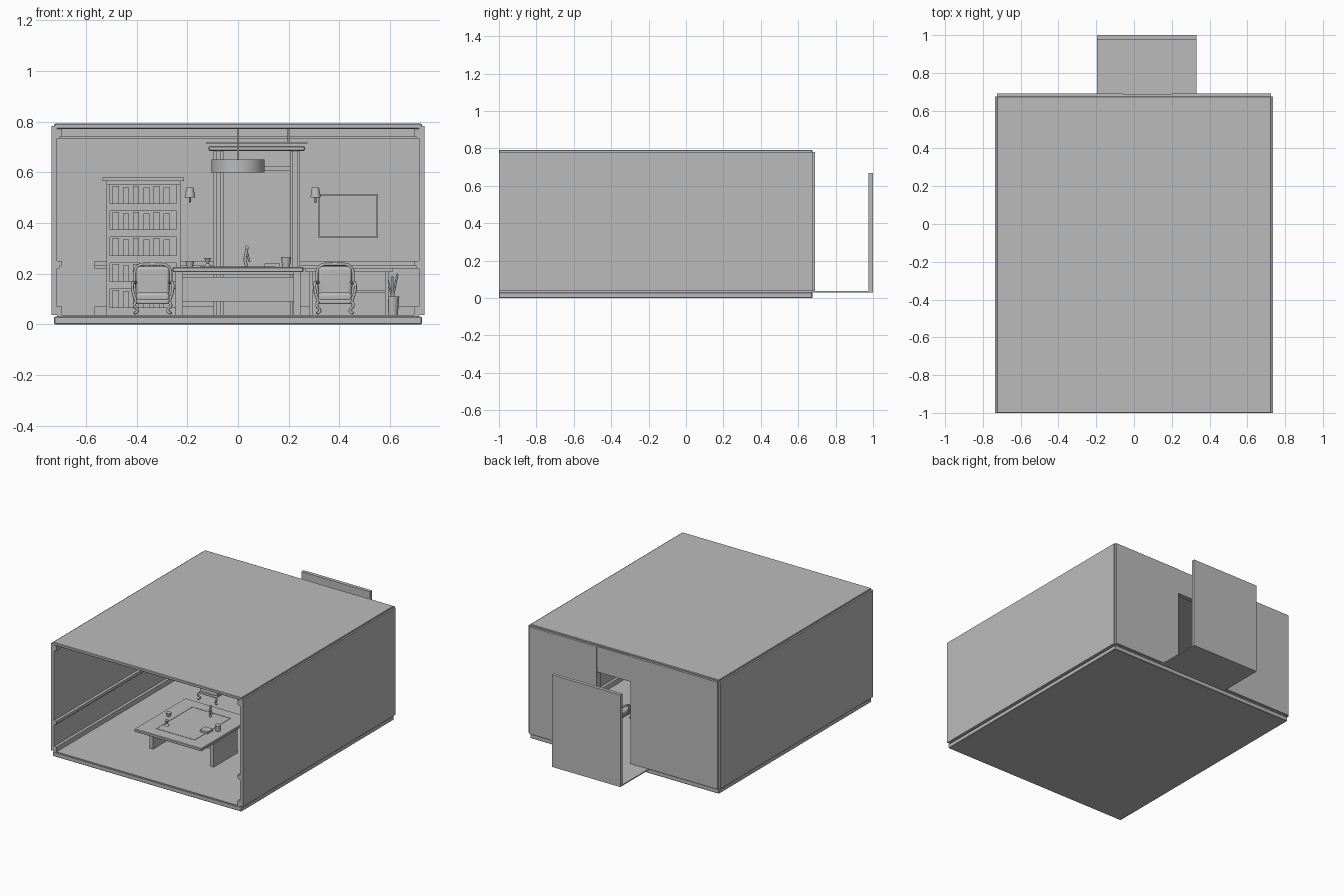
import bpy

cube = bpy.data.objects.get("Cube")
if cube:
    bpy.data.objects.remove(cube, do_unlink=True)

GREY = (0.5, 0.5, 0.5, 1)
grey = bpy.data.materials.new("plain_grey")
grey.use_nodes = True
grey.diffuse_color = GREY
grey.node_tree.nodes["Principled BSDF"].inputs["Base Color"].default_value = GREY


def finish(part, name, smooth=False):
    part.name = name
    part.data.materials.append(grey)
    if smooth:
        bpy.ops.object.shade_smooth_by_angle()
    return part


def box(name, x, y, z, bevel=0, rounded=False):
    """Box between the (low, high) limits on each axis, in either order."""
    limits = (x, y, z)
    bpy.ops.mesh.primitive_cube_add(size=1, location=[sum(pair) / 2 for pair in limits])
    part = bpy.context.object
    part.scale = [abs(high - low) for low, high in limits]
    bpy.ops.object.transform_apply(location=False, rotation=False)
    if bevel:
        modifier = part.modifiers.new("bevel", "BEVEL")
        modifier.width = bevel
        modifier.segments = 3 if rounded else 1
    return finish(part, name, rounded)


def cone(name, x, y, bottom, height, low_radius, high_radius, sides=24):
    bpy.ops.mesh.primitive_cone_add(vertices=sides, radius1=low_radius, radius2=high_radius,
                                    depth=height, location=(x, y, bottom + height / 2))
    return finish(bpy.context.object, name, True)


def ball(name, location, size):
    bpy.ops.mesh.primitive_uv_sphere_add(segments=24, ring_count=12, radius=1, location=location)
    bpy.context.object.scale = size
    return finish(bpy.context.object, name, True)


def tube(name, points, radius):
    curve = bpy.data.curves.new(name, "CURVE")
    curve.dimensions = "3D"
    curve.bevel_depth = radius
    curve.bevel_resolution = 2
    curve.resolution_u = 6
    curve.use_fill_caps = True
    spline = curve.splines.new("BEZIER")
    spline.bezier_points.add(len(points) - 1)
    for knot, point in zip(spline.bezier_points, points):
        knot.co = point
        knot.handle_left_type = knot.handle_right_type = "AUTO"
    part = bpy.data.objects.new(name, curve)
    bpy.context.collection.objects.link(part)
    return finish(part, name)


def around(middle, half):
    return (middle - half, middle + half)


def mirrored_pair(name, middle, inner, outer, y, z):
    for side, label in ((-1, "right"), (1, "left")):
        box(label + "_" + name, (middle + side * inner, middle + side * outer), y, z)


def border(name, x, v, width, make):
    """Four strips around a rectangle; make turns the two spans into a box."""
    (left, right), (low, high) = x, v
    make(name, x, (low, low + width))
    make(name, x, (high - width, high))
    make(name, (left, left + width), (low + width, high - width))
    make(name, (right - width, right), (low + width, high - width))


# Main levels and limits of the room
front, back, rear = -1, 0.675, 0.69
ground, floor, ceiling, top = 0.03, 0.037, 0.772, 0.792
inner, edge, outer = 0.715, 0.726, 0.737
wall_top = ceiling + 0.01
depth = (front, back)
edge_bevel = 0.003

# Shell of the room, open at the front
box("floor_slab", around(0, edge), depth, (0, ground), edge_bevel)
box("floor_boards", around(0, inner), depth, (ground, floor))
box("roof", around(0, edge), depth, (ceiling, top), edge_bevel)
mirrored_pair("wall", 0, inner, outer, depth, (floor, wall_top))

# Back wall with a doorway
door_x, door_half, door_top = 0.074, 0.131, 0.605
door_left, door_right = around(door_x, door_half)
for name, x, thick_to, bottom in (("right", (-edge, door_left), rear, floor),
                                  ("left", (door_right, edge), rear, floor),
                                  ("header", (door_left, door_right), rear - edge_bevel, door_top)):
    box("back_wall_" + name, x, (back, thick_to), (bottom, wall_top))

# Mouldings on the side and back walls
pilaster = 0.04
for name, out, low, high in (("crown", 0.02, 0.74, ceiling), ("crown_lip", 0.01, 0.733, 0.74),
                             ("chair_rail", 0.02, 0.23, 0.25), ("chair_rail_lip", 0.01, 0.22, 0.23),
                             ("skirting", 0.02, floor, 0.07)):
    mirrored_pair(name, 0, inner - out, inner, depth, (low, high))
    gap = 0 if "crown" in name else door_half + pilaster
    mirrored_pair("back_" + name, door_x * bool(gap), gap, inner - door_x * bool(gap),
                  (back - out, back), (low, high))

# Landing and screen behind the doorway
landing_x = around(door_x - 0.006, 0.263)
box("landing", landing_x, (back, 1), (ground, floor))
box("landing_screen", landing_x, (0.975, 1), (ground, 0.67))

# Door surround
cornice = 0.685
mirrored_pair("door_pilaster", door_x, door_half, door_half + pilaster,
              (back - 0.03, back), (floor, cornice))
mirrored_pair("door_pilaster_face", door_x, door_half + 0.01, door_half + 0.03,
              (back - pilaster, back), (floor, cornice))
box("door_lintel", (door_left, door_right), (back - 0.02, back), (door_top, door_top + 0.02))
box("door_frieze", (door_left, door_right), (back - 0.01, back), (door_top, cornice))
box("door_cornice", around(door_x, 0.19), (back - 0.05, back), (cornice, cornice + 0.018), edge_bevel)

# Desk
desk_y, desk_top, leg = -0.49, 0.226, 0.22
underside = desk_top - 0.02
box("desk_top", around(0, 0.258), around(desk_y, 0.28), (underside, desk_top), edge_bevel)
box("desk_apron", around(0, leg), around(desk_y, leg), (underside - 0.01, underside))
mirrored_pair("desk_leg_panel", 0, leg, leg + 0.027, around(desk_y, 0.13), (floor, underside))
box("desk_modesty_panel", around(0, leg), around(desk_y, 0.01), (0.09, underside - 0.02))
border("desk_inlay", around(0, 0.15), around(desk_y, 0.2), 0.006,
       lambda name, x, y: box(name, x, y, (desk_top, desk_top + 0.002)))

# Things on the desk
cone("bowl", -0.19, desk_y, desk_top, 0.024, 0.012, 0.018)
cone("goblet_foot", -0.12, -0.61, desk_top, 0.015, 0.014, 0.005)
cone("goblet_cup", -0.12, -0.61, desk_top + 0.015, 0.02, 0.005, 0.014)
cone("cup", 0.19, desk_y, desk_top, 0.04, 0.015, 0.02)
box("book", around(0.135, 0.03), around(desk_y - 0.05, 0.03), (desk_top, desk_top + 0.014))


def statuette(x, y, base):
    neck = base + 0.07
    tube("statuette_body", [(x, y, base), (x - 0.007, y, base + 0.03), (x, y, neck)], 0.006)
    tube("statuette_arm", [(x, y, neck - 0.01), (x + 0.01, y, base + 0.02)], 0.004)
    ball("statuette_head", (x, y, neck + 0.006), (0.007, 0.007, 0.009))


statuette(0.035, -0.35, desk_top)


# Upholstered armchair with curved legs
def armchair(x):
    half, rail = 0.066, 0.006
    seat_front, seat_back, seat, crest = 0.15, 0.32, 0.09, 0.238
    box("chair_seat_frame", around(x, half), (seat_front, seat_back), (seat - 0.01, seat + 0.01), rail, True)
    box("chair_cushion", around(x, half), (seat_front, seat_back), (seat, seat + 0.035), 2 * rail, True)
    box("chair_back_pad", around(x, half), around(seat_back, 2 * rail), (seat + 0.02, crest - 0.01), 2 * rail, True)
    ball("chair_crest", (x, seat_back, crest), (3 * rail, rail, rail))
    for side in (-1, 1):
        post, wide = x + side * half, x + side * (half + 0.014)
        elbow = seat_front + pilaster
        tube("chair_back_frame", [(post, seat_back, seat), (post + side * rail, seat_back, seat + 0.08),
                                  (post - side * rail, seat_back, crest - 0.01), (x, seat_back, crest)], rail)
        tube("chair_arm", [(post, seat_back, seat + 0.075), (wide, elbow, seat + 0.065),
                           (wide, elbow, seat + 0.05), (post, elbow, seat)], rail)
        for y, way in ((seat_front, -1), (seat_back, 1)):
            tube("chair_leg", [(post, y, seat), (post + side * rail, y + way * rail, seat - 0.015),
                               (post - side * rail, y, floor + 0.015),
                               (post + side * rail, y + way * rail, floor + rail)], rail)


armchair(-0.337)
armchair(0.383)

# Bookcase with five rows of books
case_x, case_half, case_top = -0.374, 0.131, 0.55
case_front, board, rows, books = 0.56, 0.015, 5, 6
box("bookcase_back", around(case_x, case_half), (back - board, back), (floor, case_top))
mirrored_pair("bookcase_side", case_x, case_half, case_half + board, (case_front, back), (floor, case_top))
for name, out, low in (("bookcase_cornice_bed", board, case_top), ("bookcase_cornice", 2 * board, case_top + board)):
    box(name, around(case_x, case_half + out), (case_front - out / 2, back), (low, low + board))
pitch = (case_top - floor) / rows
spacing = 2 * case_half / (books + 0.5)
for row in range(rows):
    shelf = floor + row * pitch
    box("shelf", around(case_x, case_half), (case_front, back), (shelf, shelf + 2 * board))
    for index in range(books):
        left = case_x - case_half + 0.01 + index * spacing
        tall = 0.068 - 0.006 * (index % 2)
        box("shelf_book", (left, left + 0.6 * spacing), (case_front + 0.02, back - board),
            (shelf + 2 * board, shelf + 2 * board + tall))

# Low console
console_x, console_half, console_top = 0.438, 0.142, 0.207
box("console_top", around(console_x, console_half + 2 * board), (0.53, back), (console_top, console_top + board))
mirrored_pair("console_side", console_x, console_half, console_half + board, (0.54, back), (floor, console_top))
box("console_shelf", around(console_x, console_half), (0.55, back), around(0.13, 0.006))
box("console_back", around(console_x, console_half), (back - board, back), (floor, console_top))

# Wall picture and sconces
picture_x, picture_z = around(0.435, 0.117), around(0.428, 0.087)
box("picture_canvas", picture_x, (back - 0.006, back), picture_z)
border("picture_frame", picture_x, picture_z, 0.006,
       lambda name, x, z: box(name, x, (back - 0.013, back), z))
for x in (-0.19, 0.306):
    y, z = back - 0.035, 0.5
    cone("sconce_shade", x, y, z, 0.04, 0.021, 0.014)
    tube("sconce_arm", [(x, y, z), (x, y + 0.01, z - 0.015), (x, back, z - 0.01)], 0.004)

# Umbrella stand
stand_x, stand_y = 0.61, 0.58
cone("umbrella_stand", stand_x, stand_y, floor, 0.073, 0.021, 0.027)
for lean in (-1, 0, 1):
    tube("umbrella", [(stand_x, stand_y, 0.1), (stand_x + lean * 0.02, stand_y, 0.19 + lean * 0.01)], 0.004)

# Hanging drum lamp and ceiling rail
drum, rail_height = 0.6, 0.714
cone("lamp_drum", 0, desk_y, drum, 0.05, 0.105, 0.105, sides=48)
cone("lamp_rod", 0, desk_y, drum, ceiling - drum, 0.004, 0.004)
box("ceiling_rail", around(door_x, 0.2), around(desk_y, 0.01), (rail_height, rail_height + 0.005))
cone("rail_rod", 0.2, desk_y, rail_height, ceiling - rail_height, 0.004, 0.004)
